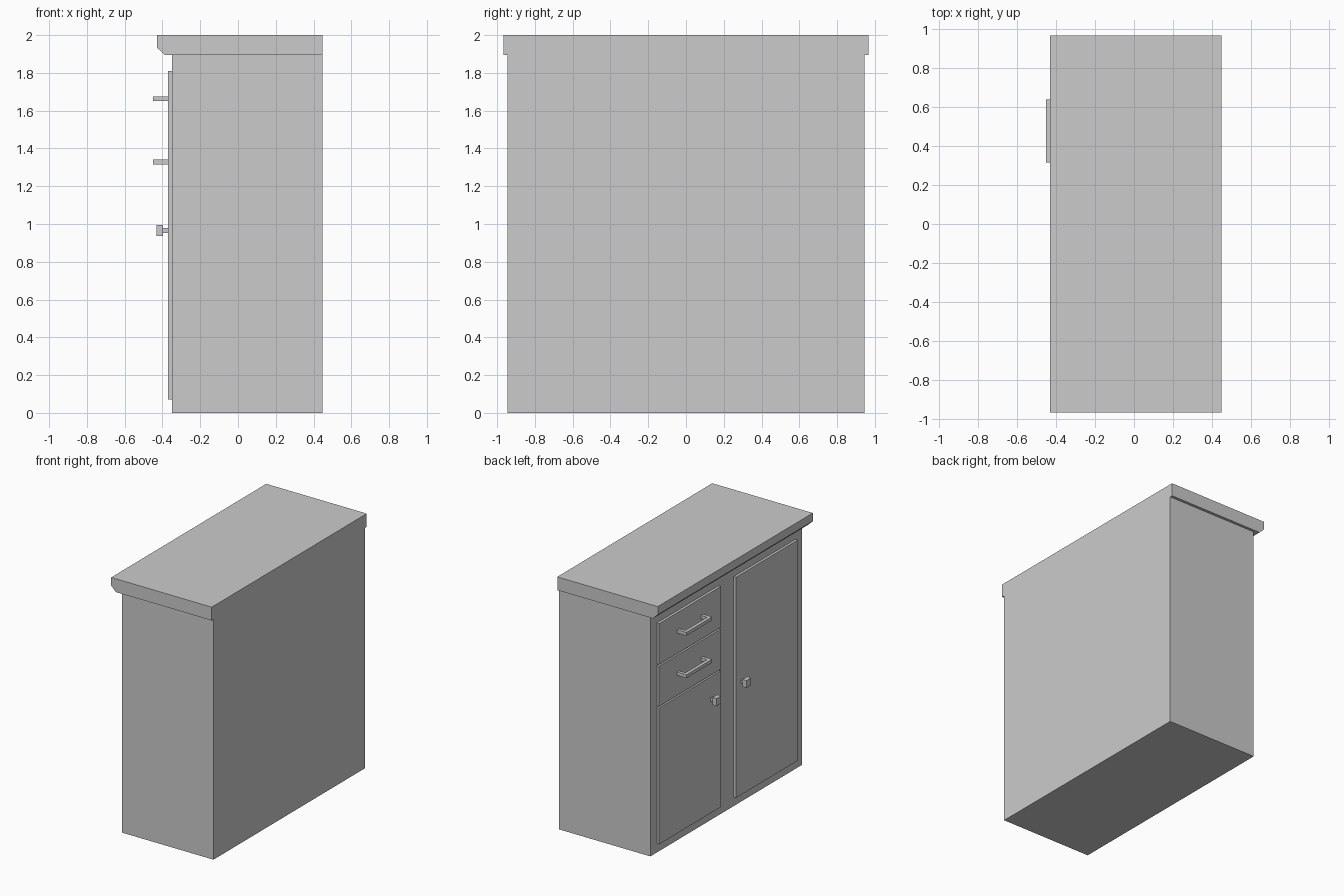
import bpy, bmesh

if "Cube" in bpy.data.objects:
    bpy.data.objects.remove(bpy.data.objects["Cube"])


def prism(name, points, to_co, lo, hi):
    """Extrude a closed 2D outline between lo and hi."""
    bm = bmesh.new()
    face = bm.faces.new([bm.verts.new(to_co(p, lo)) for p in points])
    ext = bmesh.ops.extrude_face_region(bm, geom=[face])["geom"]
    step = to_co((0, 0), hi - lo)
    for v in ext:
        if isinstance(v, bmesh.types.BMVert):
            v.co.x += step[0]
            v.co.y += step[1]
            v.co.z += step[2]
    bmesh.ops.recalc_face_normals(bm, faces=bm.faces)
    mesh = bpy.data.meshes.new(name)
    bm.to_mesh(mesh)
    bm.free()
    ob = bpy.data.objects.new(name, mesh)
    bpy.context.collection.objects.link(ob)
    return ob


def along_y(p, d):
    return (p[0], d, p[1])


def along_z(p, d):
    return (p[0], p[1], d)


def box(name, x, y, z):
    outline = [(x[0], y[0]), (x[1], y[0]), (x[1], y[1]), (x[0], y[1])]
    return prism(name, outline, along_z, *z)


BACK, FRONT, PANEL = 0.447, -0.35, -0.37

# Carcass, and worktop with a chamfered lower front edge
box("cabinet_body", (FRONT, BACK), (-0.944, 0.944), (0, 1.895))
prism("worktop", [(BACK, 1.895), (BACK, 2.0), (-0.43, 2.0), (-0.43, 1.935), (-0.388, 1.895)],
      along_y, -0.966, 0.966)

# Doors and drawer fronts
for name, y, z in (("tall_door", (-0.862, -0.095), (0.07, 1.81)),
                   ("short_door", (0.095, 0.862), (0.07, 1.145)),
                   ("lower_drawer", (0.095, 0.862), (1.157, 1.475)),
                   ("upper_drawer", (0.095, 0.862), (1.487, 1.81))):
    box(name, (PANEL, FRONT), y, z)

# U-shaped drawer handles
x0, y0, y1, t = -0.45, 0.316, 0.638, 0.026
outline = [(PANEL, y0), (x0, y0), (x0, y1), (PANEL, y1),
           (PANEL, y1 - t), (x0 + t, y1 - t), (x0 + t, y0 + t), (PANEL, y0 + t)]
for name, z in (("lower_handle", 1.329), ("upper_handle", 1.663)):
    prism(name, outline, along_z, z - 0.013, z + 0.013)

# Square door knobs on short stems
for name, y in (("short_door", 0.206), ("tall_door", -0.168)):
    box(name + "_knob", (-0.431, -0.397), (y - 0.029, y + 0.029), (0.937, 0.995))
    box(name + "_knob_stem", (-0.397, PANEL), (y - 0.014, y + 0.014), (0.952, 0.98))
